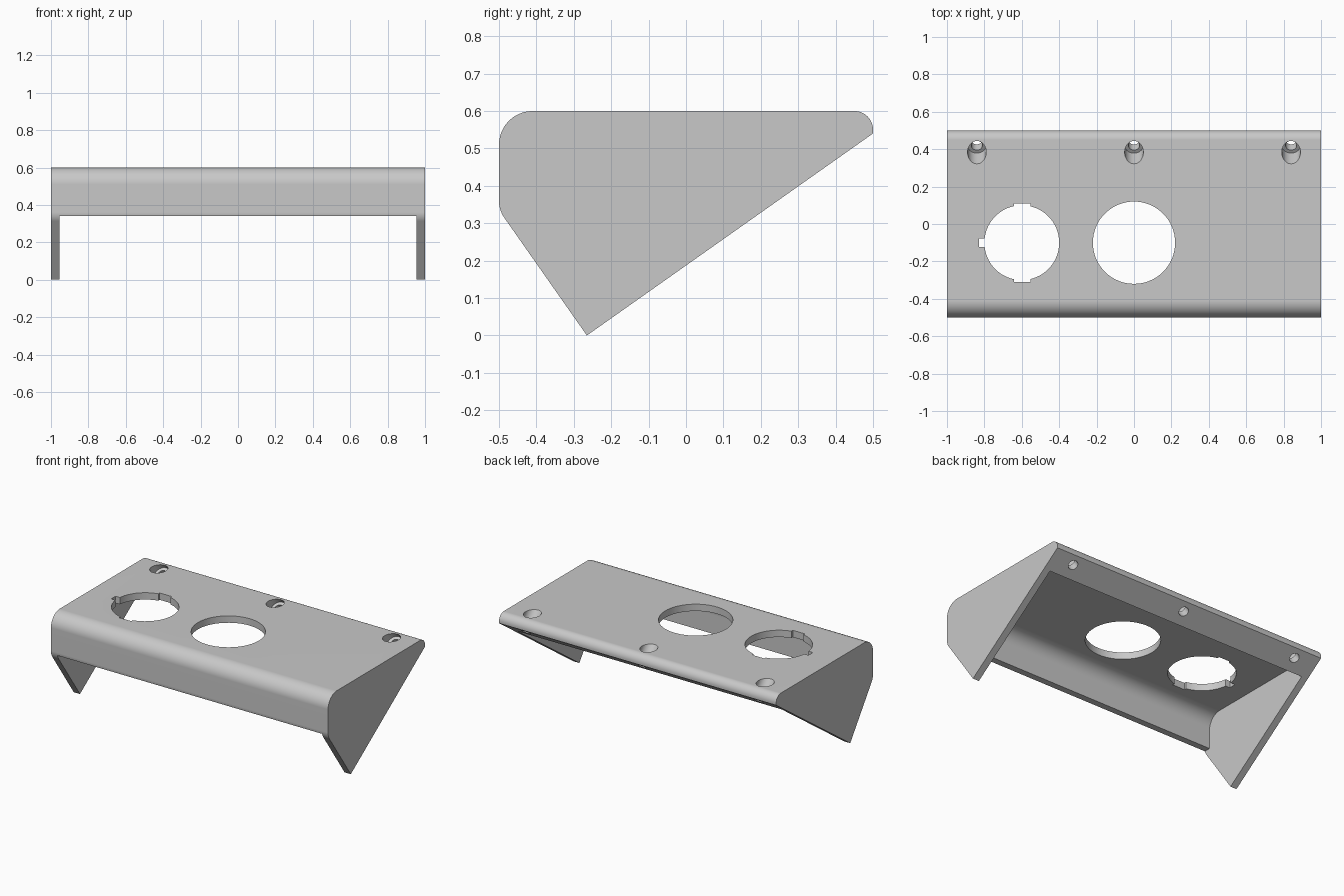
import bpy, bmesh, math
from mathutils import Vector, Matrix

if "Cube" in bpy.data.objects:
    bpy.data.objects.remove(bpy.data.objects["Cube"], do_unlink=True)

gray = bpy.data.materials.new("plain_gray")
gray.use_nodes = True
gray.diffuse_color = (0.58, 0.58, 0.58, 1)
gray.node_tree.nodes["Principled BSDF"].inputs["Base Color"].default_value = (0.58, 0.58, 0.58, 1)

WALL = 0.045
SLANT = math.atan2(0.54, 0.765)          # tilt of the mounting plane
NORMAL = Vector((0, -math.sin(SLANT), math.cos(SLANT)))


def finish(bm, name):
    bmesh.ops.recalc_face_normals(bm, faces=bm.faces)
    mesh = bpy.data.meshes.new(name)
    bm.to_mesh(mesh)
    bm.free()
    mesh.materials.append(gray)
    obj = bpy.data.objects.new(name, mesh)
    bpy.context.collection.objects.link(obj)
    return obj


def rounded(points, steps=12):
    """Outline from (y, z, radius) corners, rounded with tangent arcs."""
    out = []
    for i, (y, z, r) in enumerate(points):
        p = Vector((y, z))
        if r == 0:
            out.append(p)
            continue
        a = (Vector(points[i - 1][:2]) - p).normalized()
        b = (Vector(points[(i + 1) % len(points)][:2]) - p).normalized()
        half = a.angle(b) / 2
        centre = p + (a + b).normalized() * (r / math.sin(half))
        start = p + a * (r / math.tan(half)) - centre
        end = p + b * (r / math.tan(half)) - centre
        sweep = start.angle(end)
        for k in range(steps + 1):
            t = k / steps
            out.append(centre + (start * math.sin((1 - t) * sweep)
                                 + end * math.sin(t * sweep)) / math.sin(sweep))
    return out


def prism(name, points, half_width):
    bm = bmesh.new()
    face = bm.faces.new([bm.verts.new((-half_width, p.x, p.y)) for p in rounded(points)])
    ext = bmesh.ops.extrude_face_region(bm, geom=[face])
    moved = [v for v in ext["geom"] if isinstance(v, bmesh.types.BMVert)]
    bmesh.ops.translate(bm, verts=moved, vec=(2 * half_width, 0, 0))
    return finish(bm, name)


def cylinder(name, centre, radius, depth, axis=Vector((0, 0, 1)), sides=64):
    bm = bmesh.new()
    turn = axis.to_track_quat('Z', 'Y').to_matrix().to_4x4()
    bmesh.ops.create_cone(bm, cap_ends=True, segments=sides, radius1=radius, radius2=radius,
                          depth=depth, matrix=Matrix.Translation(centre) @ turn)
    return finish(bm, name)


def box(name, centre, size):
    bm = bmesh.new()
    bmesh.ops.create_cube(bm, size=1, matrix=Matrix.Translation(centre) @ Matrix.Diagonal((*size, 1)))
    return finish(bm, name)


# Wedge-shaped solid that becomes the bracket
bracket = prism("panel_bracket", [
    (-0.5, 0.6, 0.09), (0.5, 0.6, 0.05), (0.5, 0.54, 0),
    (-0.265, 0, 0), (-0.5, 0.335, 0.08)], 1.0)

# Hollow underside, leaving top, front, two sides and the rear mounting rail
ceiling = 0.6 - WALL
rail = Vector((0, 0.378, 0.454))
rail_top = rail + NORMAL * ((ceiling - rail.z) / NORMAL.z)
rail_low = rail - NORMAL * 0.12
cutters = [prism("cavity_cutter", [
    (0.5 * -1 + WALL, ceiling, 0.09), (rail_top.y, ceiling, 0), (rail_low.y, rail_low.z, 0),
    (0.5, -0.1, 0), (-0.6, -0.1, 0), (-0.6, 0.34, 0), (-0.5 + WALL, 0.34, 0)], 1 - WALL)]

# Panel openings: a plain round one and a keyed one
cutters += [
    cylinder("round_opening", (0, -0.1, 0.6), 0.22, 0.3),
    cylinder("keyed_opening", (-0.6, -0.1, 0.6), 0.2, 0.3),
    box("long_key", (-0.598, -0.1, 0.6), (0.088, 0.42, 0.28)),
    box("side_key", (-0.715, -0.1, 0.6), (0.23, 0.046, 0.26)),
]

# Three counterbored screw holes square to the mounting plane
for x in (-0.84, 0, 0.84):
    mouth = Vector((x, 0.383, 0.6))
    floor = mouth - NORMAL * 0.064
    cutters.append(cylinder("counterbore", floor + NORMAL * 0.15, 0.05, 0.3, NORMAL, 40))
    cutters.append(cylinder("screw_hole", floor, 0.03, 0.25, NORMAL, 32))

for c in cutters:
    c.hide_render = True
    mod = bracket.modifiers.new(c.name, 'BOOLEAN')
    mod.operation, mod.solver, mod.object = 'DIFFERENCE', 'EXACT', c

# Bake the cuts and discard the cutters
deps = bpy.context.evaluated_depsgraph_get()
result = bpy.data.meshes.new_from_object(bracket.evaluated_get(deps))
bracket.modifiers.clear()
bracket.data = result
for c in cutters:
    bpy.data.objects.remove(c, do_unlink=True)
result.materials.clear()
result.materials.append(gray)

# Smooth rounded edges, crisp corners, flat faces kept flat
bpy.ops.object.select_all(action='DESELECT')
bracket.select_set(True)
bpy.context.view_layer.objects.active = bracket
bpy.ops.object.shade_smooth_by_angle(angle=math.radians(25))
weighted = bracket.modifiers.new("flat_faces", 'WEIGHTED_NORMAL')
weighted.keep_sharp = True
